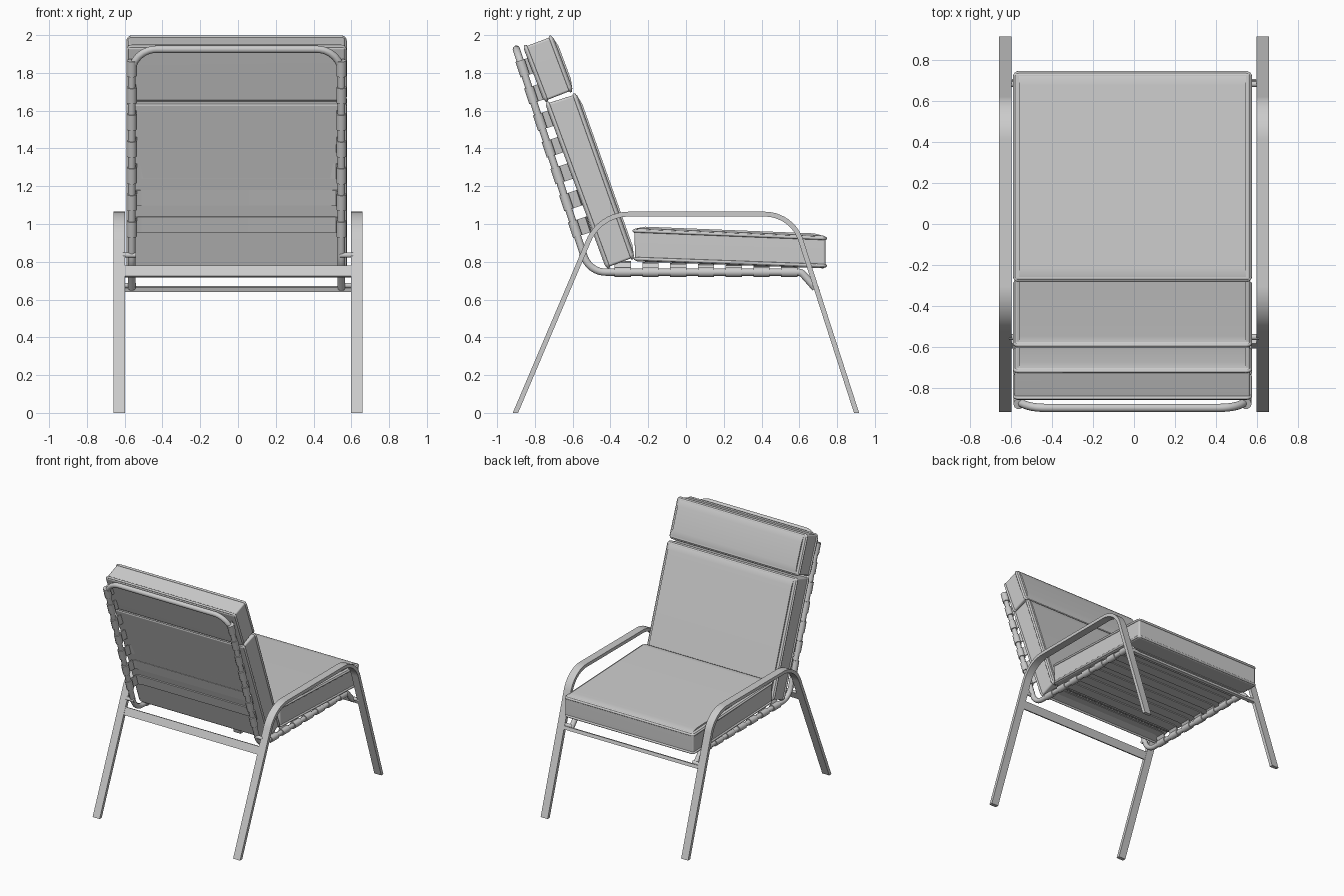
import bpy, bmesh, math
from mathutils import Vector as V

if "Cube" in bpy.data.objects:
    bpy.data.objects.remove(bpy.data.objects["Cube"], do_unlink=True)

grey = bpy.data.materials.new("plain_grey")
grey.use_nodes = True
grey.diffuse_color = (0.6, 0.6, 0.6, 1)
grey.node_tree.nodes["Principled BSDF"].inputs["Base Color"].default_value = (0.6, 0.6, 0.6, 1)

X, Y, Z = V((1, 0, 0)), V((0, 1, 0)), V((0, 0, 1))
MID = -0.0075          # centre of the cushions and sling
HALF = 0.555           # half distance between the sling tubes


def add(name, mesh, angle=35):
    ob = bpy.data.objects.new(name, mesh)
    bpy.context.collection.objects.link(ob)
    mesh.materials.clear()
    mesh.materials.append(grey)
    bpy.ops.object.select_all(action="DESELECT")
    ob.select_set(True)
    bpy.context.view_layer.objects.active = ob
    bpy.ops.object.shade_smooth_by_angle(angle=math.radians(angle))
    return ob


def fillet(pts, radii, closed=False, steps=8):
    """Round the corners of a polyline."""
    pts, out = [V(p) for p in pts], []
    for i, (p, r) in enumerate(zip(pts, radii)):
        if not closed and i in (0, len(pts) - 1):
            out.append(p)
            continue
        a = (pts[i - 1] - p).normalized()
        b = (pts[(i + 1) % len(pts)] - p).normalized()
        half = a.angle(b) / 2
        cut = r / math.tan(half)
        centre = p + (a + b).normalized() * (r / math.sin(half))
        s, e = p + a * cut - centre, p + b * cut - centre
        out += [centre + s.lerp(e, k / steps).normalized() * r for k in range(steps + 1)]
    return out


def prism(name, outline, depth, origin, u=Y, v=Z, w=X, bevel=0):
    """Extrude an outline drawn in the u, v plane along w."""
    bm = bmesh.new()
    base = [bm.verts.new(origin + u * p[0] + v * p[1] - w * depth / 2) for p in outline]
    face = bm.faces.new(base)
    new = bmesh.ops.extrude_face_region(bm, geom=[face])["geom"]
    bmesh.ops.translate(bm, vec=w * depth, verts=[g for g in new if isinstance(g, bmesh.types.BMVert)])
    if bevel:
        bmesh.ops.bevel(bm, geom=bm.edges[:], offset=bevel, segments=3, profile=0.5, affect="EDGES")
    bmesh.ops.recalc_face_normals(bm, faces=bm.faces)
    mesh = bpy.data.meshes.new(name)
    bm.to_mesh(mesh)
    bm.free()
    ob = add(name, mesh)
    ob.modifiers.new("flat_faces", "WEIGHTED_NORMAL").keep_sharp = True
    return ob


def ribbon(name, path, thick, *args, level_ends=False, **kw):
    """Flat bar of constant thickness that follows a 2D path."""
    left, right = [], []
    for i, p in enumerate(path):
        d1 = (p - path[max(i - 1, 0)]).normalized()
        d2 = (path[min(i + 1, len(path) - 1)] - p).normalized()
        d = (d1 + d2).normalized()
        n = V((-d.y, d.x))
        if level_ends and i in (0, len(path) - 1):
            n = V((1 / n.x, 0))
        left.append(p + n * thick / 2)
        right.append(p - n * thick / 2)
    return prism(name, left + right[::-1], *args, **kw)


def tube(name, pts, radius, closed=False, sides=3):
    cu = bpy.data.curves.new(name, "CURVE")
    cu.dimensions = "3D"
    cu.bevel_depth, cu.bevel_resolution, cu.use_fill_caps = radius, sides, True
    sp = cu.splines.new("POLY")
    sp.points.add(len(pts) - 1)
    for q, p in zip(sp.points, pts):
        q.co = (*p, 1)
    sp.use_cyclic_u = closed
    tmp = bpy.data.objects.new("tmp", cu)
    bpy.context.collection.objects.link(tmp)
    bpy.context.view_layer.update()
    mesh = bpy.data.meshes.new_from_object(tmp.evaluated_get(bpy.context.evaluated_depsgraph_get()))
    bpy.data.objects.remove(tmp, do_unlink=True)
    mesh.name = name
    return add(name, mesh, 50)


# Side frames: legs and armrest bent from one flat bar
arm = fillet([(-0.903, 0), (-0.456, 1.052), (0.563, 1.052), (0.903, 0)], [0, 0.23, 0.2, 0], steps=12)
for side, sx in (("left", 1), ("right", -1)):
    ribbon(side + "_leg_and_armrest", arm, 0.026, 0.062, V((sx * 0.629, 0, 0)), level_ends=True)

# Cross bars between the side frames
for name, low, high in (("rear_crossbar", (-0.597, 0.72), (-0.573, 0.776)),
                        ("front_crossbar", (0.698, 0.643), (0.69, 0.668))):
    ribbon(name, [V(low), V(high)], 0.022, 1.2, V((0, 0, 0)))

# Sling tube: one loop bent round the seat and back
front, knee, bend, top = (0.685, 0.66), (0.61, 0.745), (-0.512, 0.745), (-0.898, 1.925)
side_path = [front, knee, bend, top]
loop = [(MID + HALF, *p) for p in side_path] + [(MID - HALF, *p) for p in side_path[::-1]]
tube("sling_tube", fillet(loop, [0, 0.04, 0.12, 0.13, 0.13, 0.12, 0.04, 0]), 0.02)


# Straps with a sleeve round the tube at both ends
def strap(name, yz, along, inward, depth):
    c = V((MID, *yz))
    for side, sx in (("left", 1), ("right", -1)):
        e = c + X * sx * HALF
        tube(name + "_sleeve_" + side, [e - along * 0.043, e + along * 0.043], 0.027)
    path = [V((-HALF, 0)), V((-HALF + 0.025, depth * 0.9)), V((-HALF + 0.06, depth)),
            V((HALF - 0.06, depth)), V((HALF - 0.025, depth * 0.9)), V((HALF, 0))]
    ribbon(name, path, 0.008, 0.086, c, u=X, v=inward, w=along)


back_dir = (V((0, *top)) - V((0, *bend))).normalized()
back_in = V((0, back_dir.z, -back_dir.y))
for i in range(7):
    p = V((0, *bend)) + back_dir * (0.242 + i * 0.149)
    strap(f"back_strap_{i + 1}", p.yz, back_dir, back_in, 0.075)
    strap(f"seat_strap_{i + 1}", (-0.335 + i * 0.147, 0.745), Y, Z, 0.054 - i * 0.005)


# Cushions: boxes with a crowned outer face and piping; corners run back-low, front-low, front-high, back-high
def cushion(name, corners, crown_from):
    width = 1.15
    prism(name, corners, width, V((MID, 0, 0)), bevel=0.012)
    pts = [V(c) for c in corners]
    centre = sum(pts, V((0, 0))) / 4
    for k, label in ((crown_from, "outer"), ((crown_from + 2) % 4, "inner")):
        a, b = pts[k], pts[(k + 1) % 4]
        n = ((a + b) / 2 - centre).normalized()
        d = (b - a).normalized()
        s, e = a - n * 0.014, b - n * 0.014
        rim = [(MID + sx * width / 2, *q) for sx, q in ((-1, s), (-1, e), (1, e), (1, s))]
        tube(f"{name}_piping_{label}", fillet(rim, [0.02] * 4, True, 4), 0.009, True, 2)
        if label == "outer":
            prism(name + "_crown", [a + d * 0.015, a + d * 0.06 + n * 0.01,
                                    b - d * 0.06 + n * 0.01, b - d * 0.015],
                  width - 0.04, V((MID, 0, 0)))


cushion("seat_cushion", [(-0.268, 0.802), (0.738, 0.765), (0.738, 0.938), (-0.275, 0.978)], 2)
cushion("back_cushion", [(-0.425, 0.768), (-0.272, 0.825), (-0.578, 1.688), (-0.745, 1.635)], 1)
cushion("head_cushion", [(-0.752, 1.65), (-0.598, 1.71), (-0.705, 1.994), (-0.862, 1.935)], 1)

# Bolts joining the sling tube to the side frames
for side, sx in (("left", 1), ("right", -1)):
    for place, yz in (("rear", (-0.552, 0.835)), ("front", (0.683, 0.675))):
        tube(f"{place}_bolt_{side}", [(sx * 0.54, *yz), (sx * 0.61, *yz)], 0.014)
